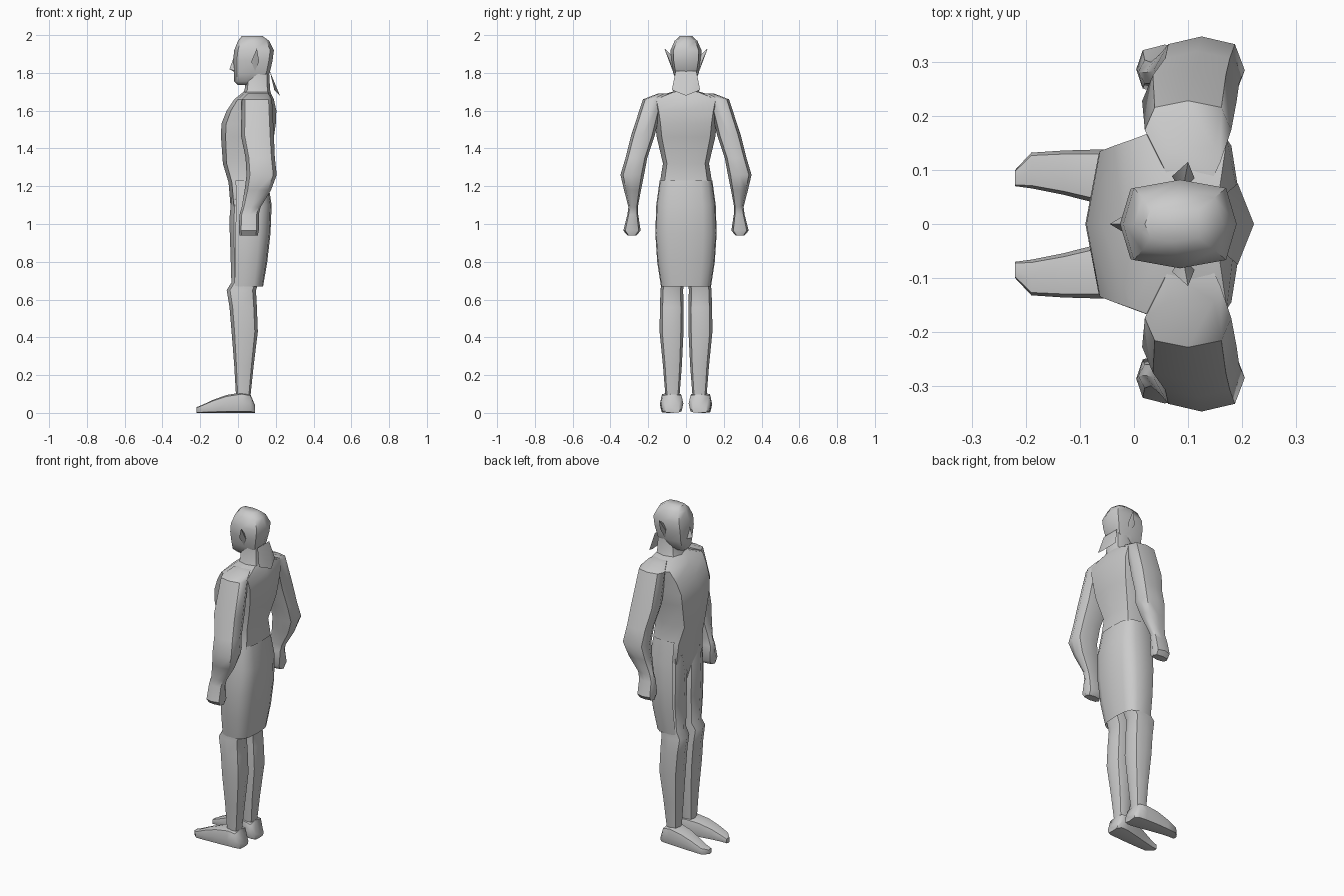
import bpy, bmesh, math

grey = bpy.data.materials.new("plain_grey")
grey.diffuse_color = (0.6, 0.6, 0.6, 1)


def finish(name, verts, faces, mirror=False, solid=True, angle=50):
    mesh = bpy.data.meshes.new(name)
    mesh.from_pydata(verts, [], faces)
    if solid:
        bm = bmesh.new()
        bm.from_mesh(mesh)
        bmesh.ops.recalc_face_normals(bm, faces=bm.faces)
        bm.to_mesh(mesh)
        bm.free()
    mesh.materials.append(grey)
    ob = bpy.data.objects.new(name, mesh)
    bpy.context.collection.objects.link(ob)
    bpy.context.view_layer.objects.active = ob
    ob.select_set(True)
    bpy.ops.object.shade_smooth_by_angle(angle=math.radians(angle))
    ob.select_set(False)
    if mirror:
        m = ob.modifiers.new("mirror", 'MIRROR')
        m.use_axis = (False, True, False)
        m.use_mirror_merge = False
    return ob


def spow(v, p):
    return math.copysign(abs(v) ** p, v) if abs(v) > 1e-6 else 0.0


def loft(name, rings, n=8, p=0.7, along_x=False, arc=None, **kw):
    """Rings are (position, a0, a1, b0, b1): extents across the loft axis."""
    verts, faces = [], []
    cols = n if arc is None else n + 1
    for t, a0, a1, b0, b1 in rings:
        for i in range(cols):
            w = 2 * math.pi * i / n if arc is None else arc * (2 * i / n - 1)
            a = (a0 + a1) / 2 + (a1 - a0) / 2 * spow(math.cos(w), p)
            b = (b0 + b1) / 2 + (b1 - b0) / 2 * spow(math.sin(w), p)
            verts.append((t, a, b) if along_x else (a, b, t))
    for r in range(len(rings) - 1):
        for i in range(n):
            j = (i + 1) % cols
            faces.append((r * cols + i, r * cols + j,
                          (r + 1) * cols + j, (r + 1) * cols + i))
    if arc is None:
        faces.append(tuple(range(n)))
        faces.append(tuple(range((len(rings) - 1) * n, len(rings) * n)))
    return finish(name, verts, faces, solid=arc is None, **kw)


def sym(z, x0, x1, y):
    return (z, x0, x1, -y, y)


# Torso, from crotch to base of neck
loft("torso", [sym(0.96, 0.0, 0.12, 0.07), sym(1.10, -0.04, 0.165, 0.148),
               sym(1.22, -0.05, 0.155, 0.138), sym(1.32, -0.08, 0.15, 0.122),
               sym(1.46, -0.09, 0.19, 0.155), sym(1.53, -0.088, 0.2, 0.163),
               sym(1.60, -0.06, 0.203, 0.175), sym(1.66, -0.02, 0.19, 0.19),
               sym(1.70, 0.03, 0.17, 0.075)], p=0.55)

# Neck and head
loft("neck", [sym(1.67, 0.01, 0.18, 0.085), sym(1.71, 0.035, 0.17, 0.066),
              sym(1.80, 0.045, 0.165, 0.06)])
loft("head", [sym(1.735, 0.0, 0.07, 0.028), sym(1.755, -0.02, 0.12, 0.05),
              sym(1.80, -0.022, 0.168, 0.068), sym(1.865, -0.026, 0.183, 0.08),
              sym(1.92, -0.02, 0.19, 0.082), sym(1.97, 0.0, 0.165, 0.06),
              sym(1.995, 0.02, 0.13, 0.032)], p=0.6)
finish("nose", [(-0.022, 0, 1.885), (-0.045, 0, 1.82), (-0.015, 0.018, 1.81),
                (-0.015, -0.018, 1.81), (-0.01, 0, 1.80)],
       [(0, 1, 2), (0, 3, 1), (1, 4, 2), (1, 3, 4), (0, 2, 3), (2, 4, 3)])

# Pointed ears
finish("ear", [(0.10, 0.115, 1.93), (0.07, 0.088, 1.86), (0.09, 0.07, 1.81),
               (0.112, 0.085, 1.86), (0.09, 0.06, 1.88)],
       [(0, 1, 2), (0, 2, 3), (0, 4, 1), (0, 3, 4), (1, 4, 2), (2, 4, 3)],
       mirror=True)

# Hair tail hanging behind the neck
finish("hair_tail", [(0.168, -0.055, 1.81), (0.168, 0.055, 1.81),
                     (0.192, 0.075, 1.71), (0.222, 0, 1.68), (0.192, -0.075, 1.71)],
       [(0, 3, 1), (1, 3, 2), (0, 4, 3)], solid=False)

# Arms with hands
loft("arm", [(1.69, 0.05, 0.16, 0.08, 0.15), (1.66, 0.02, 0.18, 0.12, 0.228),
             (1.47, 0.015, 0.19, 0.165, 0.29), (1.35, 0.04, 0.195, 0.205, 0.32),
             (1.26, 0.045, 0.205, 0.222, 0.347), (1.18, 0.035, 0.175, 0.238, 0.328),
             (1.09, 0.02, 0.12, 0.255, 0.305), (1.05, 0.008, 0.11, 0.253, 0.31),
             (0.965, 0.004, 0.11, 0.24, 0.332), (0.94, 0.008, 0.105, 0.262, 0.31)],
     mirror=True, p=0.75)

# Legs
loft("leg", [(1.14, -0.035, 0.15, 0.03, 0.135), (1.02, -0.046, 0.16, 0.003, 0.148),
             (0.85, -0.04, 0.14, 0.005, 0.148), (0.69, -0.035, 0.11, 0.012, 0.13),
             (0.65, -0.06, 0.095, 0.015, 0.135), (0.56, -0.045, 0.1, 0.013, 0.138),
             (0.43, -0.034, 0.105, 0.013, 0.14), (0.25, -0.02, 0.083, 0.022, 0.122),
             (0.08, -0.01, 0.065, 0.035, 0.108)], mirror=True, p=0.75)

# Feet
loft("foot", [(-0.22, 0.07, 0.1, 0.0, 0.03), (-0.19, 0.066, 0.132, 0.0, 0.042),
              (-0.13, 0.054, 0.136, 0.0, 0.07), (-0.06, 0.036, 0.138, 0.0, 0.095),
              (0.02, 0.018, 0.136, 0.0, 0.108), (0.065, 0.014, 0.133, 0.0, 0.1),
              (0.09, 0.03, 0.115, 0.0, 0.04)], p=0.5, along_x=True, mirror=True)

# Open-fronted cloth wrapped around the hips and thighs
loft("hip_cloth", [sym(0.67, -0.05, 0.133, 0.133), sym(0.80, -0.052, 0.155, 0.153),
                   sym(0.95, -0.054, 0.172, 0.163), sym(1.10, -0.052, 0.178, 0.158),
                   sym(1.23, -0.05, 0.158, 0.14)],
     n=10, p=0.65, arc=math.radians(120))
